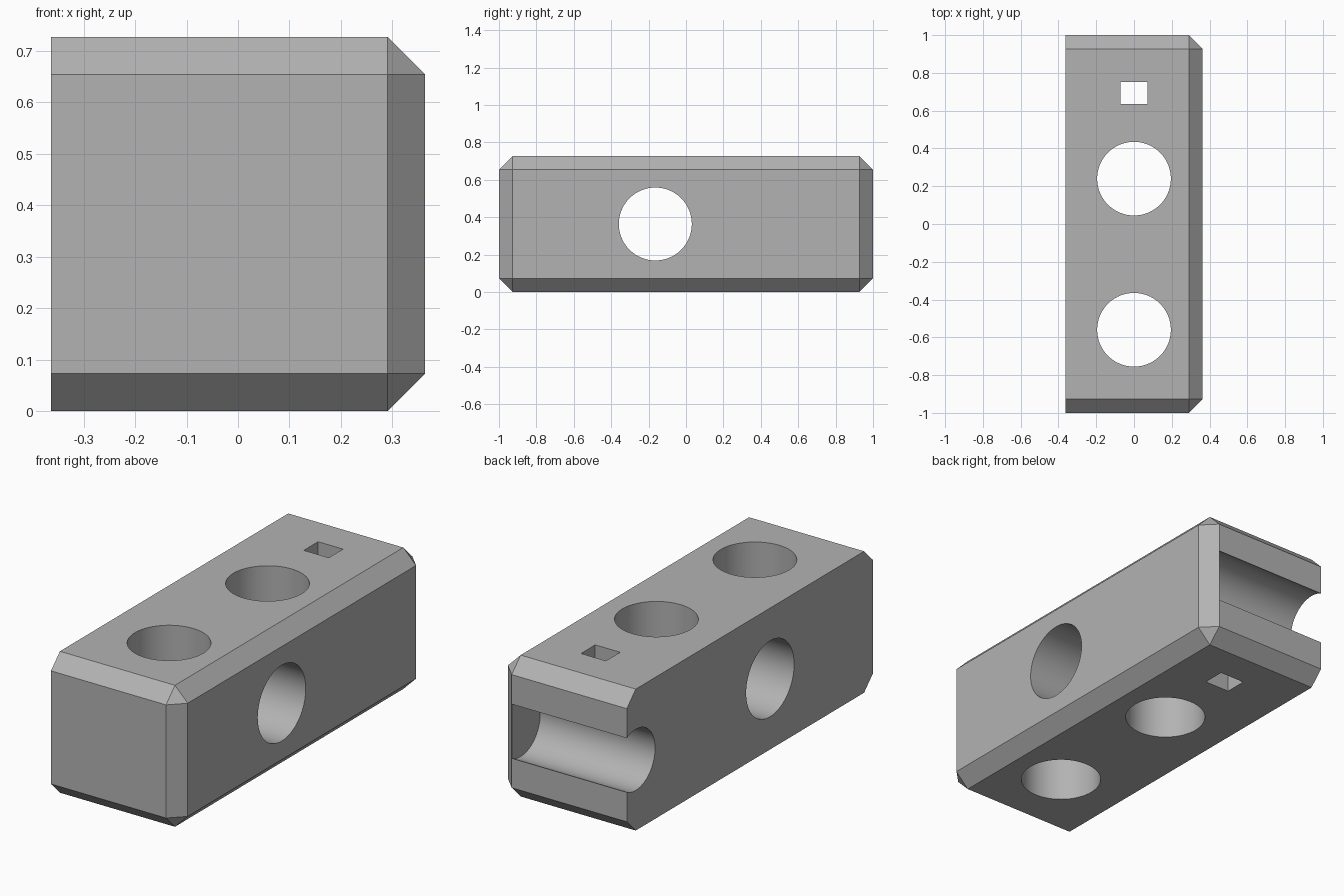
import bpy
import bmesh
import math
from mathutils import Matrix, Vector

default = bpy.data.objects.get("Cube")
if default:
    bpy.data.objects.remove(default, do_unlink=True)

HALF_W, HEIGHT, CHAMFER = 0.3635, 0.727, 0.0727
MID_Z = HEIGHT / 2

grey = bpy.data.materials.new("plain grey")
grey.use_nodes = True
colour = (0.45, 0.45, 0.45, 1)
grey.diffuse_color = colour
grey.node_tree.nodes["Principled BSDF"].inputs["Base Color"].default_value = colour


def add_object(name, bm):
    mesh = bpy.data.meshes.new(name)
    bm.to_mesh(mesh)
    bm.free()
    mesh.materials.append(grey)
    obj = bpy.data.objects.new(name, mesh)
    bpy.context.collection.objects.link(obj)
    return obj


def box(name, centre, size):
    bm = bmesh.new()
    matrix = Matrix.Translation(centre) @ Matrix.Diagonal((*size, 1))
    bmesh.ops.create_cube(bm, size=1, matrix=matrix)
    return add_object(name, bm)


def cylinder(name, centre, radius, length, along_x=False):
    bm = bmesh.new()
    matrix = Matrix.Translation(centre)
    if along_x:
        matrix = matrix @ Matrix.Rotation(math.pi / 2, 4, "Y")
    bmesh.ops.create_cone(bm, cap_ends=True, segments=96, radius1=radius,
                          radius2=radius, depth=length, matrix=matrix)
    return add_object(name, bm)


# Block, chamfered on every edge except those around its flat -x side
bm = bmesh.new()
bmesh.ops.create_cube(bm, size=1, matrix=Matrix.Translation((0, 0, MID_Z))
                      @ Matrix.Diagonal((2 * HALF_W, 2, HEIGHT, 1)))
edges = [e for e in bm.edges if max(v.co.x for v in e.verts) > 0]
bmesh.ops.bevel(bm, geom=edges, offset=CHAMFER, offset_type="OFFSET",
                segments=1, affect="EDGES", clamp_overlap=True)
# A 90 degree edge bevel keeps its offset along each neighbouring face
block = add_object("drilled_block", bm)

# Holes: two upright, one crosswise, a square slot and a blind rear groove
groove_end = HALF_W - CHAMFER - 0.001
cutters = [
    cylinder("front_upright_hole", Vector((0, -0.56, MID_Z)), 0.195, 2),
    cylinder("rear_upright_hole", Vector((0, 0.24, MID_Z)), 0.195, 2),
    cylinder("cross_hole", Vector((0, -0.164, MID_Z)), 0.195, 2, True),
    box("square_slot", Vector((0, 0.694, MID_Z)), (0.142, 0.116, 2)),
    cylinder("rear_groove", Vector((groove_end - 0.5, 1 - CHAMFER, MID_Z)),
             0.157, 1, True),
]

bpy.ops.object.select_all(action="DESELECT")
block.select_set(True)
bpy.context.view_layer.objects.active = block
for cutter in cutters:
    cutter.hide_render = True
    cut = block.modifiers.new(cutter.name, "BOOLEAN")
    cut.operation = "DIFFERENCE"
    cut.solver = "EXACT"
    cut.object = cutter
    bpy.ops.object.modifier_apply(modifier=cut.name)
    bpy.data.objects.remove(cutter, do_unlink=True)

bpy.ops.object.shade_smooth_by_angle(angle=math.radians(25))
